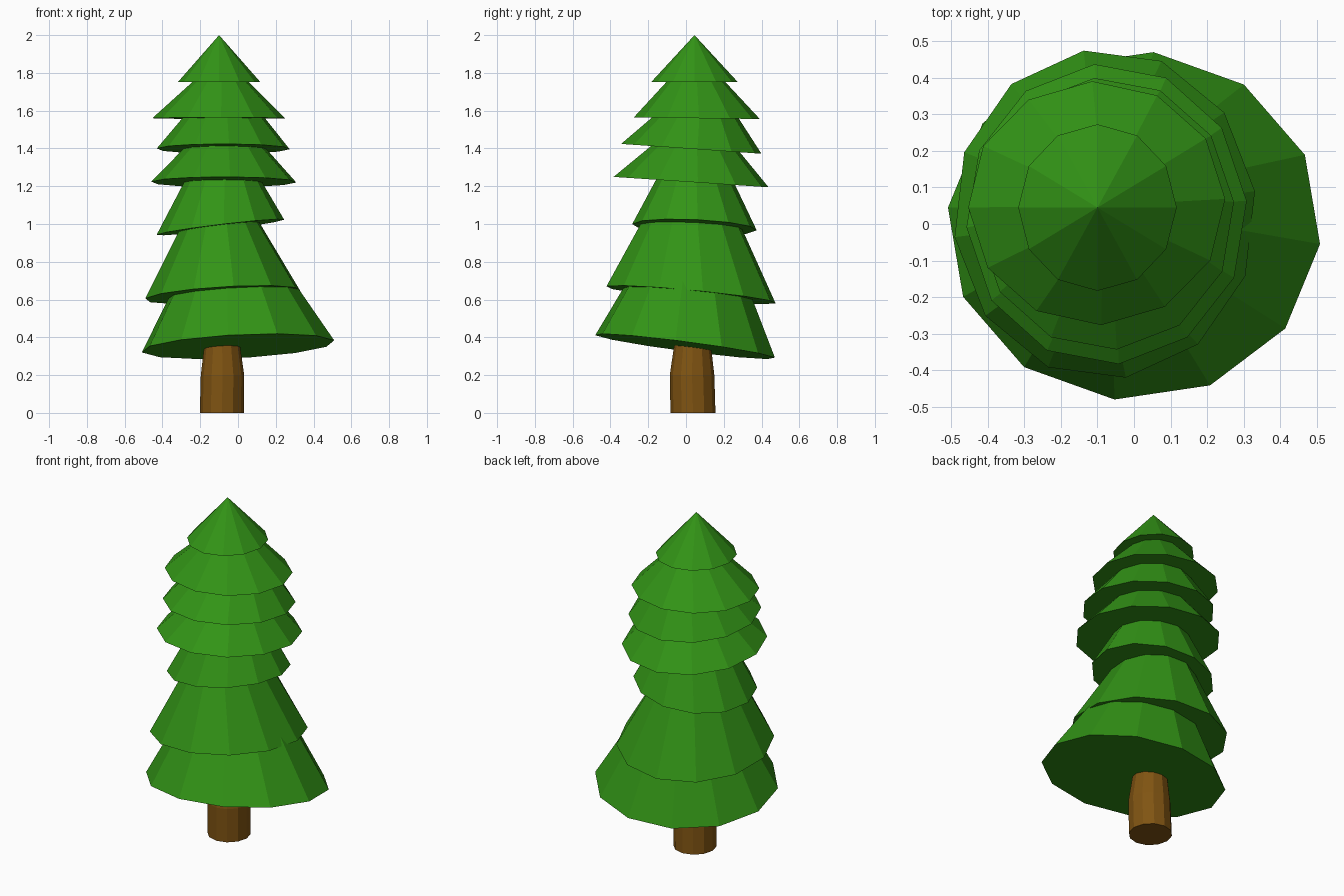
import bpy, math

if "Cube" in bpy.data.objects:
    bpy.data.objects.remove(bpy.data.objects["Cube"])

SIDES = 12


def material(name, rgb):
    m = bpy.data.materials.new(name)
    m.diffuse_color = (*rgb, 1)
    m.use_nodes = True
    m.node_tree.nodes["Principled BSDF"].inputs["Base Color"].default_value = m.diffuse_color
    return m


GREEN = material("needle green", (0.032, 0.295, 0.008))
BROWN = material("bark brown", (0.215, 0.088, 0.006))


def ring(cx, cy, cz, rx, ry, sx=0, sy=0, phase=0):
    """Polygon ring, tilted by slopes sx and sy."""
    pts = []
    for i in range(SIDES):
        a = math.radians(phase) + math.tau * i / SIDES
        dx, dy = rx * math.cos(a), ry * math.sin(a)
        pts.append((cx + dx, cy + dy, cz + sx * dx + sy * dy))
    return pts


def loft(name, rings, mat, tip=None):
    """Skin stacked rings, with a flat cap or a pointed tip on top."""
    verts = [p for r in rings for p in r]
    n = SIDES
    faces = [tuple(reversed(range(n)))]
    for k in range(len(rings) - 1):
        for i in range(n):
            j = (i + 1) % n
            faces.append((k * n + i, k * n + j, (k + 1) * n + j, (k + 1) * n + i))
    last = (len(rings) - 1) * n
    if tip:
        verts.append(tip)
        faces += [(last + i, last + (i + 1) % n, len(verts) - 1) for i in range(n)]
    else:
        faces.append(tuple(range(last, last + n)))
    me = bpy.data.meshes.new(name)
    me.from_pydata(verts, [], faces)
    me.materials.append(mat)
    ob = bpy.data.objects.new(name, me)
    bpy.context.collection.objects.link(ob)


# Trunk, slightly bent
loft("trunk", [
    ring(-0.085, 0.037, 0.0, 0.117, 0.119),
    ring(-0.082, 0.032, 0.2, 0.115, 0.118),
    ring(-0.085, 0.036, 0.45, 0.082, 0.085),
], BROWN)

# Branch tiers: tilted rim (cx, cy, z, rx, ry, slope x, slope y, phase), top (cx, cy, z, rx, ry)
tiers = [
    ((0.0, -0.005, 0.352, 0.512, 0.478, 0.05, -0.13, -6), (-0.05, 0.04, 1.05, 0.10, 0.14)),
    ((-0.08, 0.027, 0.625, 0.415, 0.452, 0.06, -0.095, 8), (-0.09, 0.025, 1.05, 0.18, 0.24)),
    ((-0.093, 0.045, 0.983, 0.338, 0.33, 0.12, -0.045, 3), (-0.08, 0.045, 1.26, 0.185, 0.19)),
    ((-0.075, 0.027, 1.222, 0.385, 0.412, 0.0, -0.067, 5), (-0.068, 0.04, 1.43, 0.19, 0.205)),
    ((-0.078, 0.028, 1.398, 0.353, 0.373, 0.0, -0.07, 5), (-0.075, 0.055, 1.59, 0.195, 0.205)),
    ((-0.102, 0.057, 1.56, 0.352, 0.334, 0.0, -0.012, 2), (-0.09, 0.052, 1.78, 0.12, 0.13)),
]
for k, (rim, top) in enumerate(tiers):
    loft(f"branch_tier_{k + 1}", [ring(*rim), ring(*top, phase=rim[7])], GREEN)

# Pointed treetop
loft("treetop", [ring(-0.1, 0.045, 1.753, 0.217, 0.228)], GREEN, tip=(-0.1, 0.045, 2.0))
